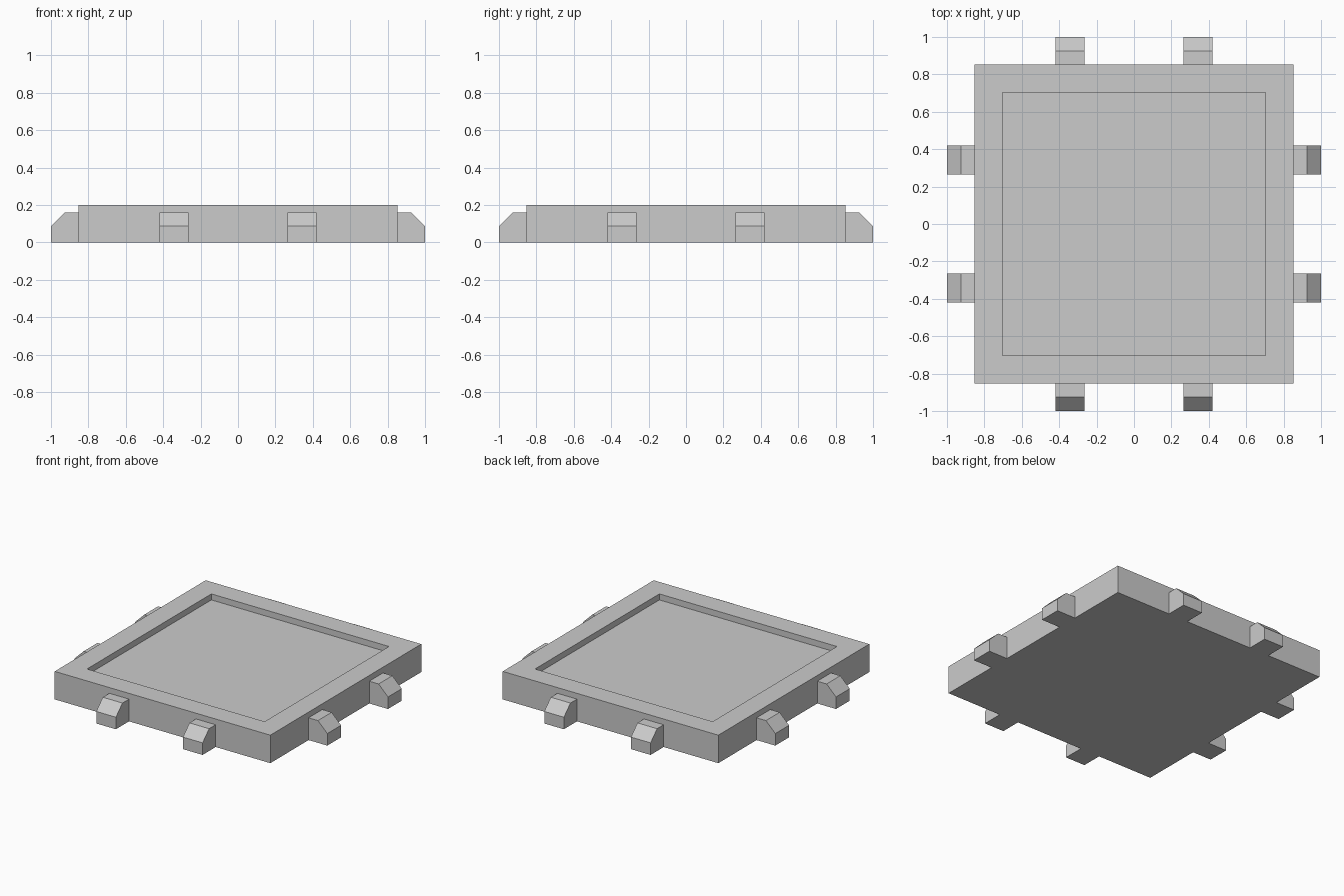
import bpy, bmesh
from math import pi
from mathutils import Matrix

if "Cube" in bpy.data.objects:
    bpy.data.objects.remove(bpy.data.objects["Cube"])

HALF, HEIGHT = 0.852, 0.2
RECESS, DEPTH = 0.64, 0.043


def make_object(name, bm):
    bmesh.ops.recalc_face_normals(bm, faces=bm.faces)
    mesh = bpy.data.meshes.new(name)
    bm.to_mesh(mesh)
    bm.free()
    obj = bpy.data.objects.new(name, mesh)
    bpy.context.collection.objects.link(obj)
    return obj


# Square tray: inset the top face and sink it to form the shallow recess
bm = bmesh.new()
bmesh.ops.create_cube(bm, size=1, matrix=Matrix.Translation((0, 0, HEIGHT / 2))
                      @ Matrix.Diagonal((2 * HALF, 2 * HALF, HEIGHT, 1)))
top = max(bm.faces, key=lambda f: f.calc_center_median().z)
bmesh.ops.inset_region(bm, faces=[top], thickness=HALF - RECESS)
walls = bmesh.ops.extrude_discrete_faces(bm, faces=[top])
bmesh.ops.translate(bm, verts=walls["faces"][0].verts, vec=(0, 0, -DEPTH))
make_object("tray", bm)

# Chamfered tabs: two on each side, made from one extruded profile
TAB_PROFILE = [(HALF, 0), (1, 0), (1, 0.086), (0.926, 0.159), (HALF, 0.159)]
TAB_INNER, TAB_OUTER = 0.265, 0.42


def tab(name, start, angle):
    bm = bmesh.new()
    face = bm.faces.new([bm.verts.new((x, start, z)) for x, z in TAB_PROFILE])
    ext = bmesh.ops.extrude_face_region(bm, geom=[face])
    verts = [g for g in ext["geom"] if isinstance(g, bmesh.types.BMVert)]
    bmesh.ops.translate(bm, verts=verts, vec=(0, TAB_OUTER - TAB_INNER, 0))
    bm.transform(Matrix.Rotation(angle, 4, 'Z'))
    make_object(name, bm)


for i, side in enumerate(("right", "back", "left", "front")):
    tab(f"{side}_tab_a", TAB_INNER, i * pi / 2)
    tab(f"{side}_tab_b", -TAB_OUTER, i * pi / 2)
